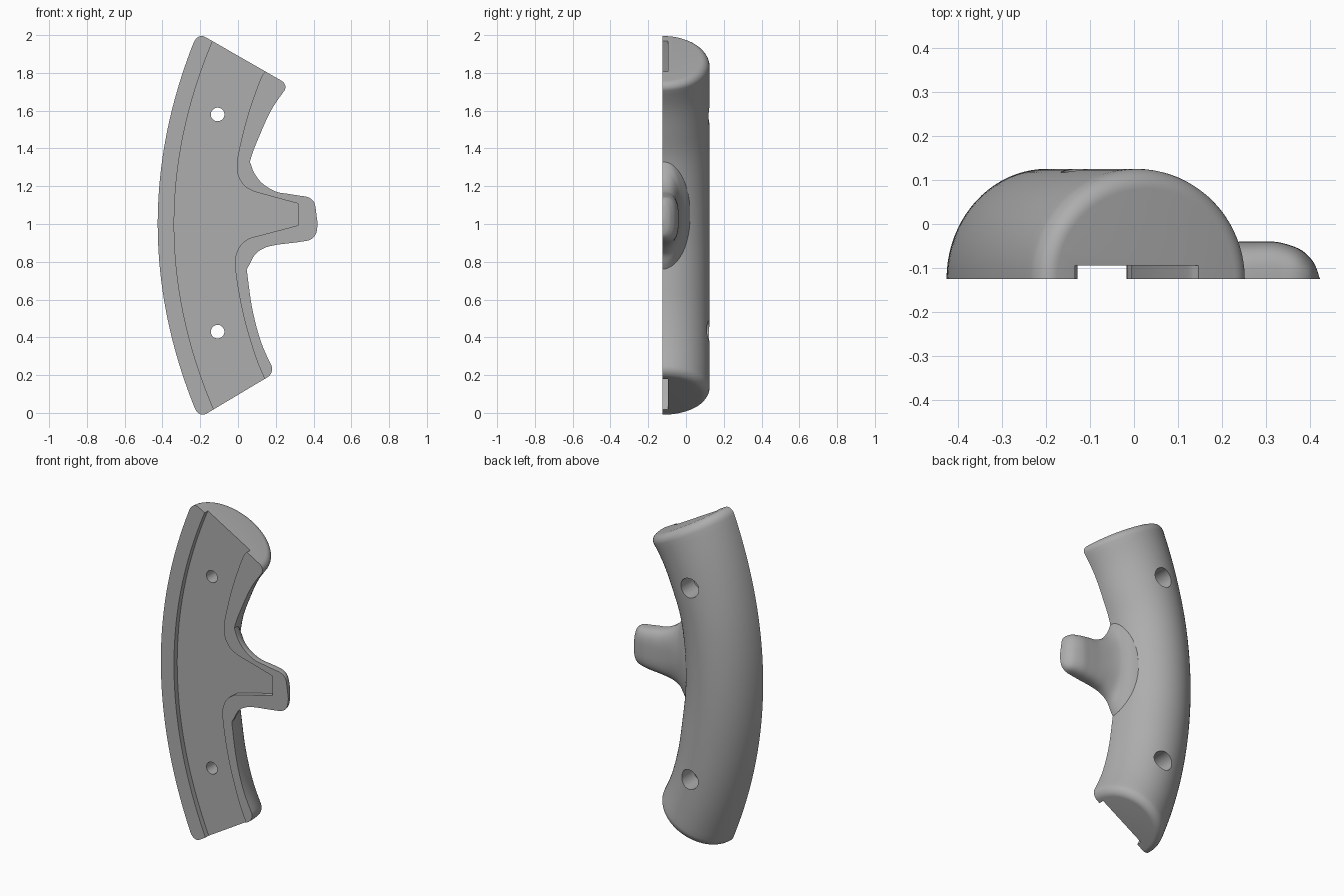
import bpy, bmesh, math
from mathutils import Vector

cube = bpy.data.objects.get("Cube")
if cube:
    bpy.data.objects.remove(cube, do_unlink=True)

FRONT, DEPTH = -0.125, 0.25

grey = bpy.data.materials.new("plain grey")
grey.use_nodes = True
grey.diffuse_color = (0.42, 0.42, 0.42, 1)
grey.node_tree.nodes["Principled BSDF"].inputs["Base Color"].default_value = (0.42, 0.42, 0.42, 1)


def make_object(name, bm):
    bmesh.ops.recalc_face_normals(bm, faces=bm.faces)
    mesh = bpy.data.meshes.new(name)
    bm.to_mesh(mesh)
    bm.free()
    mesh.materials.append(grey)
    obj = bpy.data.objects.new(name, mesh)
    bpy.context.collection.objects.link(obj)
    return obj


def spline(points, t):
    """Smooth curve through the points, t from 0 to 1."""
    pts = [Vector(p) for p in points]
    s = min(max(t, 0), 1) * (len(pts) - 1)
    i = min(int(s), len(pts) - 2)
    f = s - i
    b, c = pts[i], pts[i + 1]
    a = pts[i - 1] if i else 2 * b - c
    d = pts[i + 2] if i + 2 < len(pts) else 2 * c - b
    return b + 0.5 * f * (c - a + f * (2 * a - 5 * b + 4 * c - d + f * (3 * (b - c) + d - a)))


def dome_row(start, end, height, power=2, steps=40):
    """Half superellipse standing on the flat front plane."""
    mid, half = (start + end) / 2, (end - start) / 2
    row = []
    for k in range(steps + 1):
        a = math.pi * k / steps
        c, s = -math.cos(a), max(math.sin(a), 0)
        p = mid + half * math.copysign(abs(c) ** (2 / power), c)
        row.append((p.x, FRONT + height * s ** (2 / power), p.y))
    return row


def loft(name, rows):
    bm = bmesh.new()
    rings = [[bm.verts.new(p) for p in row] for row in rows]
    for r, s in zip(rings, rings[1:]):
        for k in range(len(r)):
            n = (k + 1) % len(r)
            bm.faces.new((r[k], r[n], s[n], s[k]))
    bm.faces.new(rings[0])
    bm.faces.new(rings[-1])
    return make_object(name, bm)


def prism(name, outline, y0, y1):
    bm = bmesh.new()
    face = bm.faces.new([bm.verts.new((x, y0, z)) for x, z in outline])
    res = bmesh.ops.extrude_face_region(bm, geom=[face])
    for v in res["geom"]:
        if isinstance(v, bmesh.types.BMVert):
            v.co.y = y1
    return make_object(name, bm)


def boolean(target, tool, operation):
    mod = target.modifiers.new(operation.title(), "BOOLEAN")
    mod.operation, mod.solver, mod.object = operation, "EXACT", tool
    bpy.context.view_layer.objects.active = target
    bpy.ops.object.modifier_apply(modifier=mod.name)
    bpy.data.objects.remove(tool, do_unlink=True)


# Curved handle: domed sections between an outer arc and an inner edge
inner = [(0.195, 0.212), (0.124, 0.37), (0.077, 0.545), (0.05, 0.73), (0.032, 0.89),
         (0.03, 1.04), (0.04, 1.19), (0.066, 1.34), (0.115, 1.47), (0.18, 1.61), (0.268, 1.737)]
BOTTOM, TOP, ROUND = -0.028, 2.013, 0.045
stations = []
for k in range(9):
    a = math.pi / 2 * k / 8
    stations.append((ROUND * (1 - math.cos(a)) / 1.75, ROUND * (1 - math.sin(a))))
ends = [(1 - t, inset) for t, inset in reversed(stations)]
lo = stations[-1][0]
middle = [(lo + (1 - 2 * lo) * k / 60, 0) for k in range(1, 60)]
rows = []
for t, inset in stations + middle + ends:
    z = BOTTOM + (TOP - BOTTOM) * t
    left = Vector((-0.425 + (z - 1) ** 2 / 4.85, z))
    right = spline(inner, t)
    pull = (right - left).normalized() * inset
    rows.append(dome_row(left + pull, right - pull, DEPTH - inset))
handle = loft("handle", rows)

# Finger stub: flared root, flat back, rounded tip; (x, low z, high z), (height, power)
lower = [(-0.08, 0.66), (0, 0.70), (0.055, 0.775), (0.09, 0.838), (0.14, 0.873), (0.2, 0.889),
         (0.27, 0.898), (0.325, 0.905), (0.378, 0.915), (0.405, 0.935), (0.416, 0.96), (0.422, 1.0)]
upper = [(-0.08, 1.46), (0, 1.42), (0.055, 1.345), (0.085, 1.272), (0.13, 1.214), (0.2, 1.172),
         (0.27, 1.159), (0.325, 1.15), (0.368, 1.143), (0.396, 1.125), (0.408, 1.1), (0.414, 1.06)]
backs = [(0.17, 2), (0.142, 2), (0.112, 2), (0.099, 2.2), (0.09, 2.6), (0.085, 3),
         (0.085, 3.2), (0.084, 3.2), (0.069, 3), (0.046, 2.6), (0.026, 2.3), (0.003, 2)]
rows = []
for k in range(67):
    t = k / 66
    height, power = spline(backs, t)
    rows.append(dome_row(spline(lower, t), spline(upper, t), max(height, 0.003), power))
boolean(handle, loft("finger_stub", rows), "UNION")

# Shallow recess in the flat front, open at both ends
edge = [(0.17, 0.08), (0.14, 0.18), (0.095, 0.29), (0.04, 0.47), (0.005, 0.63), (-0.016, 0.78),
        (-0.01, 0.84), (0.015, 0.89), (0.06, 0.925)]
edge2 = [(0.09, 1.17), (0.04, 1.197), (0.005, 1.245), (-0.006, 1.3), (0.003, 1.38),
         (0.05, 1.57), (0.118, 1.765), (0.145, 1.805)]
outline = [spline(edge, k / 32) for k in range(33)] + [(0.318, 0.993), (0.318, 1.108)]
outline += [spline(edge2, k / 32) for k in range(33)] + [(0.23, 1.88)]
for k in range(41):
    z = 2.1 - 2.16 * k / 40
    outline.append((-0.338 + (z - 1) ** 2 / 4.6, z))
boolean(handle, prism("recess_cutter", outline, -0.2, -0.094), "DIFFERENCE")


def circle(x, z, radius):
    return [(x + radius * math.cos(math.tau * k / 32), z + radius * math.sin(math.tau * k / 32))
            for k in range(32)]


# Screw holes with wider pockets at the back
for z in (0.43, 1.58):
    boolean(handle, prism("hole_cutter", circle(-0.108, z, 0.036), -0.3, 0.3), "DIFFERENCE")
    boolean(handle, prism("pocket_cutter", circle(-0.108, z, 0.058), 0.0, 0.3), "DIFFERENCE")

bpy.ops.object.select_all(action="DESELECT")
handle.select_set(True)
bpy.context.view_layer.objects.active = handle
bpy.ops.object.shade_smooth_by_angle(angle=math.radians(30))
